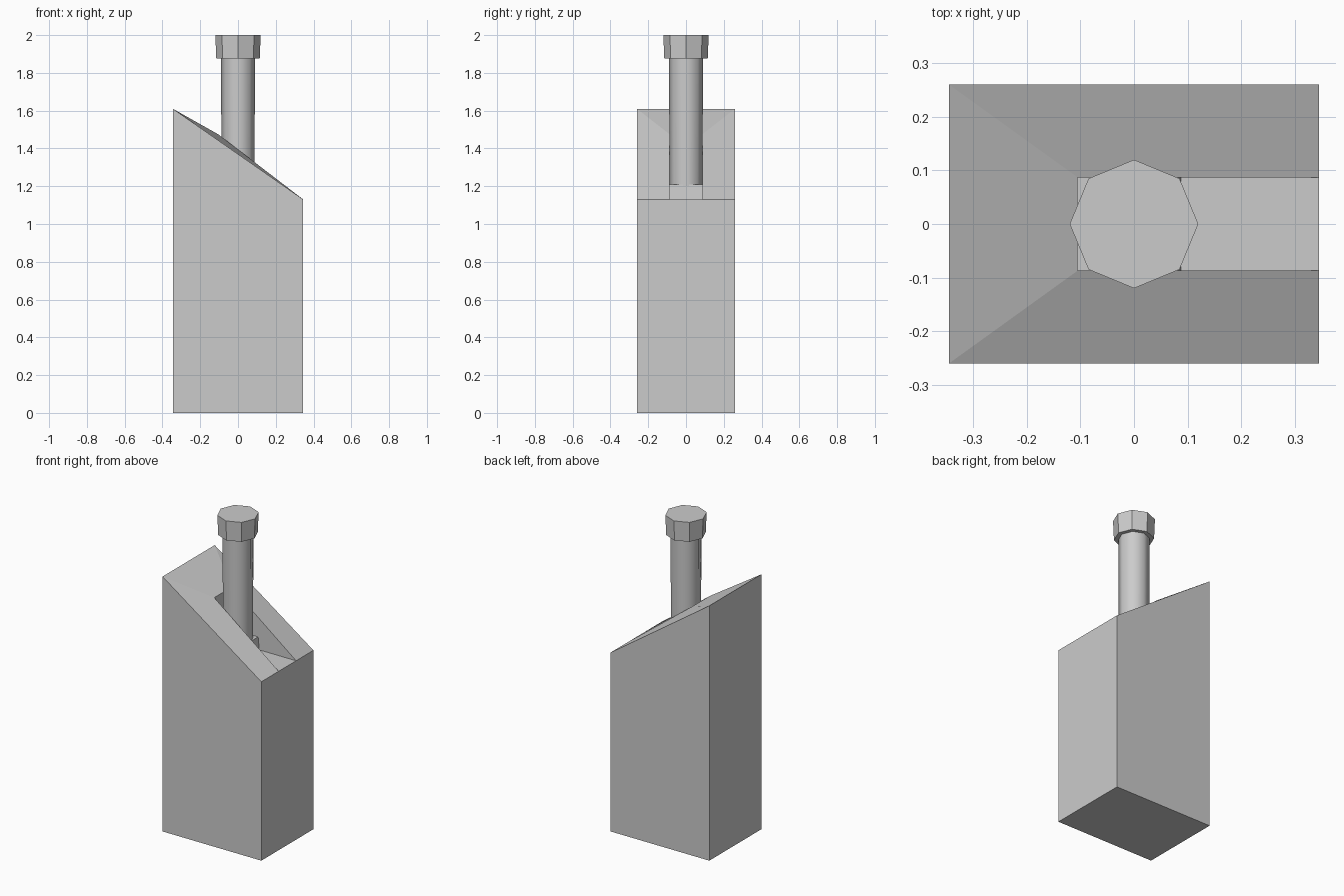
import bpy, bmesh, math

if "Cube" in bpy.data.objects:
    bpy.data.objects.remove(bpy.data.objects["Cube"])

X, Y = 0.345, 0.26            # outer half sizes
SX, SY = -0.105, 0.087        # slot end and half width
HIGH, LOW, RIM = 1.61, 1.13, 1.475


def finish(bm, name, angle=None):
    bmesh.ops.recalc_face_normals(bm, faces=bm.faces)
    me = bpy.data.meshes.new(name)
    bm.to_mesh(me)
    bm.free()
    ob = bpy.data.objects.new(name, me)
    bpy.context.collection.objects.link(ob)
    if angle:
        bpy.ops.object.select_all(action='DESELECT')
        ob.select_set(True)
        bpy.context.view_layer.objects.active = ob
        bpy.ops.object.shade_smooth_by_angle(angle=math.radians(angle))
    return ob


# body: block with a sloped, raised U-shaped rim around an open slot
bm = bmesh.new()
outer = [(-X, 0), (X, 0), (X, LOW), (-X, HIGH)]
slot = [(SX, RIM), (X, LOW), (0.088, LOW), (0.08, 1.21), (SX, 1.21)]
sides = []
for s in (-1, 1):
    o = [bm.verts.new((x, s * Y, z)) for x, z in outer]
    i = [bm.verts.new((x, s * SY, z)) for x, z in slot]
    bm.faces.new(o)                            # outer wall
    bm.faces.new((o[3], o[2], i[1], i[0]))     # sloped rim beside slot
    bm.faces.new(i)                            # slot wall
    sides.append((o, i))
(of, f), (ob_, b) = sides
bm.faces.new((of[0], of[3], ob_[3], ob_[0]))                  # left wall
bm.faces.new((of[0], of[1], ob_[1], ob_[0]))                  # base
bm.faces.new((of[1], of[2], f[1], b[1], ob_[2], ob_[1]))      # right wall
bm.faces.new((of[3], f[0], b[0], ob_[3]))                     # rim at slot end
for k in range(1, 5):                                         # slot floor, step, end
    n = (k + 1) % 5
    bm.faces.new((f[k], f[n], b[n], b[k]))
finish(bm, "body")


def post(name, r1, r2, z0, z1, angle):
    bm = bmesh.new()
    rings = []
    for r, z in ((r1, z0), (r2, z1)):
        ring = [bm.verts.new((r * math.cos(k * math.pi / 4),
                              r * math.sin(k * math.pi / 4), z)) for k in range(8)]
        bm.faces.new(ring)
        rings.append(ring)
    for k in range(8):
        n = (k + 1) % 8
        bm.faces.new((rings[0][k], rings[0][n], rings[1][n], rings[1][k]))
    return finish(bm, name, angle)


# plunger shaft and its cap
post("shaft", 0.087, 0.09, 1.2, 1.88, 60)
post("cap", 0.115, 0.12, 1.875, 2.0, 30)
